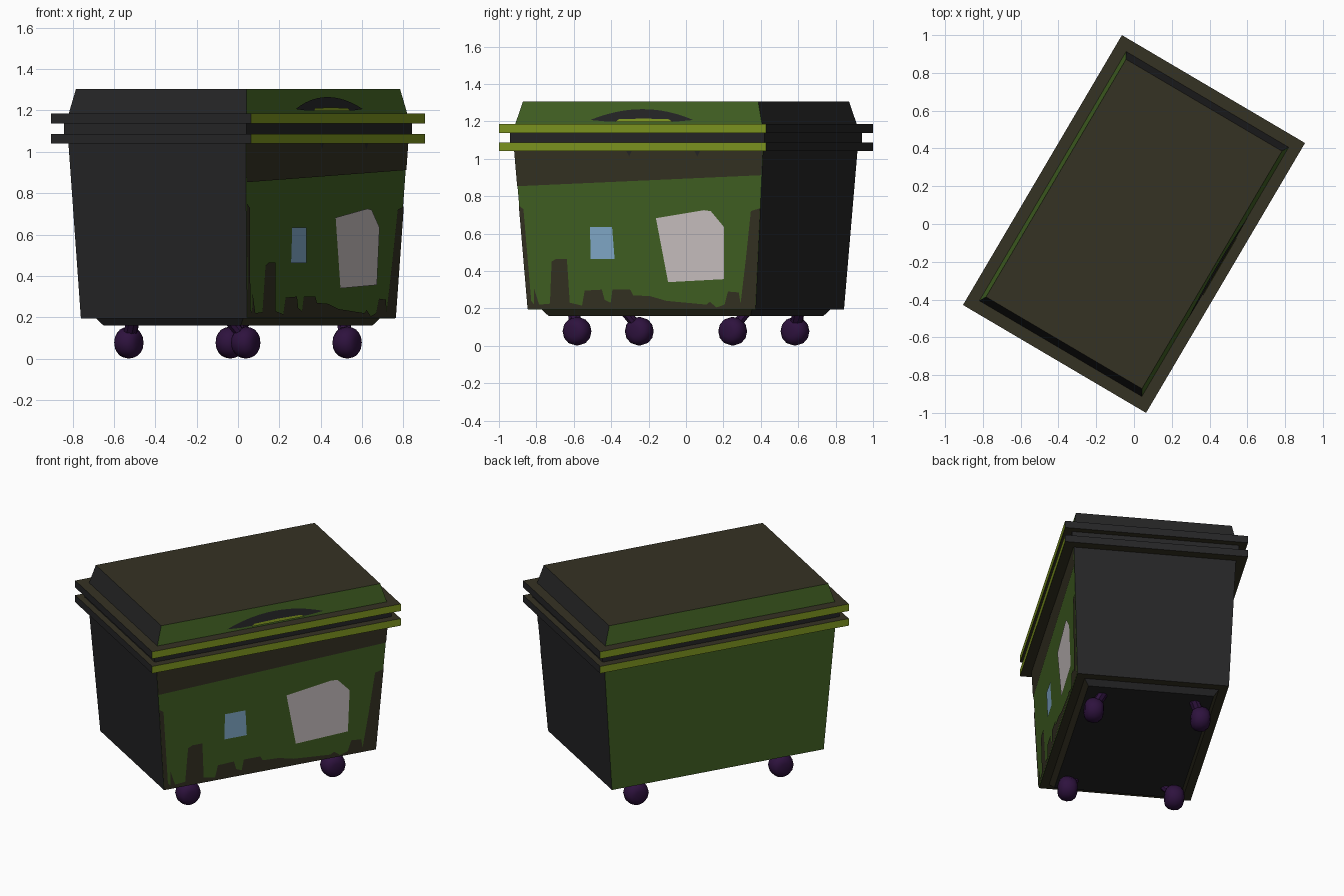
import bpy, bmesh, math
from mathutils import Matrix, Vector

if "Cube" in bpy.data.objects:
    bpy.data.objects.remove(bpy.data.objects["Cube"])

TURN = Matrix.Rotation(math.radians(59.5), 4, 'Z')   # the bin stands turned on the ground


def material(name, rgb):
    lin = [(c / 255 / 12.92) if c < 10.3 else ((c / 255 + 0.055) / 1.055) ** 2.4 for c in rgb]
    m = bpy.data.materials.new(name)
    m.diffuse_color = (*lin, 1)
    m.use_nodes = True
    m.node_tree.nodes["Principled BSDF"].inputs["Base Color"].default_value = m.diffuse_color
    return m


GREEN = material("bin green", (66, 98, 35))
LIME = material("lime trim", (127, 150, 32))
OLIVE = material("olive grime", (53, 50, 35))
BLACK = material("black", (37, 37, 38))
WHITE = material("poster white", (205, 196, 197))
BLUE = material("sticker blue", (132, 174, 206))
PURPLE = material("wheel purple", (46, 18, 62))


def finish(name, bm, mats):
    bm.transform(TURN)
    me = bpy.data.meshes.new(name)
    bm.to_mesh(me)
    bm.free()
    for m in mats:
        me.materials.append(m)
    ob = bpy.data.objects.new(name, me)
    bpy.context.collection.objects.link(ob)
    return ob


def loft(bm, rings):
    """Closed solid through a list of point rings."""
    rows = [[bm.verts.new(p) for p in r] for r in rings]
    n = len(rows[0])
    for a, b in zip(rows, rows[1:]):
        for i in range(n):
            bm.faces.new((a[i], a[(i + 1) % n], b[(i + 1) % n], b[i]))
    bm.faces.new(rows[0][::-1])
    bm.faces.new(rows[-1])
    bmesh.ops.recalc_face_normals(bm, faces=bm.faces[:])


def tapered_box(name, low, high, long_side, top=OLIVE, bottom=OLIVE, end=BLACK):
    """Box between two (z, half length, half width) rectangles, coloured by direction."""
    bm = bmesh.new()
    loft(bm, [[(sx * l, sy * w, z) for sx, sy in ((-1, -1), (1, -1), (1, 1), (-1, 1))]
              for z, l, w in (low, high)])
    bm.normal_update()
    for f in bm.faces:
        n = f.normal
        if abs(n.z) > 0.9:
            f.material_index = 2 if n.z > 0 else 3
        else:
            f.material_index = 1 if abs(n.x) > abs(n.y) else 0
    return finish(name, bm, [long_side, end, top, bottom])


# Bin shell, stacked from the ground up
tapered_box("base_skirt", (0.16, 0.627, 0.385), (0.197, 0.655, 0.415), OLIVE, bottom=BLACK)
tapered_box("body", (0.195, 0.706, 0.466), (1.045, 0.771, 0.498), GREEN)
tapered_box("body_rim", (1.04, 0.829, 0.5625), (1.087, 0.829, 0.5625), LIME)
tapered_box("lid_gap", (1.08, 0.789, 0.513), (1.145, 0.789, 0.513), BLACK)
tapered_box("lid_rim", (1.138, 0.829, 0.5625), (1.185, 0.829, 0.5625), LIME)
tapered_box("lid", (1.18, 0.767, 0.50), (1.305, 0.730, 0.479), GREEN)


# Thin painted plates on the sloping front
def half_length(z):
    return 0.706 + 0.065 * (z - 0.195) / 0.85


def on_front(u, z, lift=0.004):
    if z < 1.1:
        w = 0.466 + 0.032 * (z - 0.195) / 0.85
    else:
        w = 0.50 - 0.021 * (z - 1.18) / 0.125
    return Vector((u, -w - lift, z))


def plate(name, polys, mat, lift=0.004):
    bm = bmesh.new()
    for poly in polys:
        bm.faces.new([bm.verts.new(on_front(u, z, lift)) for u, z in poly])
    bm.normal_update()
    for f in bm.faces:
        if f.normal.y > 0:
            f.normal_flip()
    return finish(name, bm, [mat])


plate("upper_grime_band", [[(-half_length(0.853), 0.853), (half_length(0.912), 0.912),
                            (half_length(1.04), 1.04), (-half_length(1.04), 1.04)]], OLIVE)
plate("blue_sticker", [[(-0.309, 0.634), (-0.172, 0.634), (-0.16, 0.463), (-0.309, 0.463)]], BLUE)
plate("white_poster", [[(0.101, 0.682), (0.40, 0.725), (0.442, 0.72), (0.523, 0.634),
                        (0.516, 0.356), (0.169, 0.34)]], WHITE)
plate("rim_catches", [[(u - 0.016, 1.04), (u + 0.016, 1.04), (u, 1.012)] for u in (-0.056, 0.367)],
      BLACK, 0.007)

# Lower grime: height of the stain at fractions along the front
STAIN = [(0, .75), (.018, .73), (.019, .24), (.03, .22), (.035, .31), (.052, .22), (.10, .225),
         (.12, .45), (.14, .465), (.186, .465), (.187, .23), (.24, .215), (.255, .295), (.33, .30),
         (.34, .245), (.366, .23), (.376, .30), (.453, .30), (.465, .27), (.54, .265), (.61, .24),
         (.785, .22), (.80, .235), (.83, .205), (.865, .22), (.878, .29), (.925, .285),
         (.935, .225), (.95, .46), (.963, .72), (1, .735)]
spot = lambda t, z: ((2 * t - 1) * half_length(z), z)
plate("lower_grime", [[spot(a, 0.196), spot(b, 0.196), spot(b, hb), spot(a, ha)]
                      for (a, ha), (b, hb) in zip(STAIN, STAIN[1:])], OLIVE)

# Handle: arched dark plate with a lime lip on the lid front
N = 12
us = [-1 + 2 * i / N for i in range(N + 1)]
arch = [(0.02 + 0.32 * u, 1.207 + 0.058 * (1 - u * u)) for u in us]
plate("handle", [arch + [(0.25, 1.2), (-0.21, 1.2)]], BLACK, 0.005)
plate("handle_lip", [[(-0.14, 1.197), (0.215, 1.197), (0.19, 1.211), (0.03, 1.215), (-0.12, 1.211)]],
      LIME, 0.009)

# Four castors, each a rounded wheel on a stem leaning to the ends and inward
PROFILE = [(-0.058, 0.03), (-0.05, 0.055), (-0.03, 0.072), (0, 0.0775),
           (0.03, 0.072), (0.05, 0.055), (0.058, 0.03)]
SEG = 12
for sx, sn in ((-1, "left"), (1, "right")):
    for sy, fn in ((-1, "front"), (1, "back")):
        cx, cy, r = sx * 0.483, sy * 0.328, 0.0775
        bm = bmesh.new()
        loft(bm, [[(cx + q * math.sin(2 * math.pi * i / SEG), cy + y,
                    r - q * math.cos(2 * math.pi * i / SEG)) for i in range(SEG)]
                  for y, q in PROFILE])
        wheel = finish(f"{fn}_{sn}_wheel", bm, [PURPLE])
        wheel.data.shade_smooth()

        bm = bmesh.new()
        tx, ty = cx + sx * 0.045, cy - sy * 0.045
        loft(bm, [[(x + h * math.cos(math.pi * i / 4), y + h * math.sin(math.pi * i / 4), z)
                   for i in range(8)]
                  for x, y, z, h in ((cx, cy, 0.09, 0.034), (tx, ty, 0.165, 0.034))])
        finish(f"{fn}_{sn}_stem", bm, [PURPLE])
